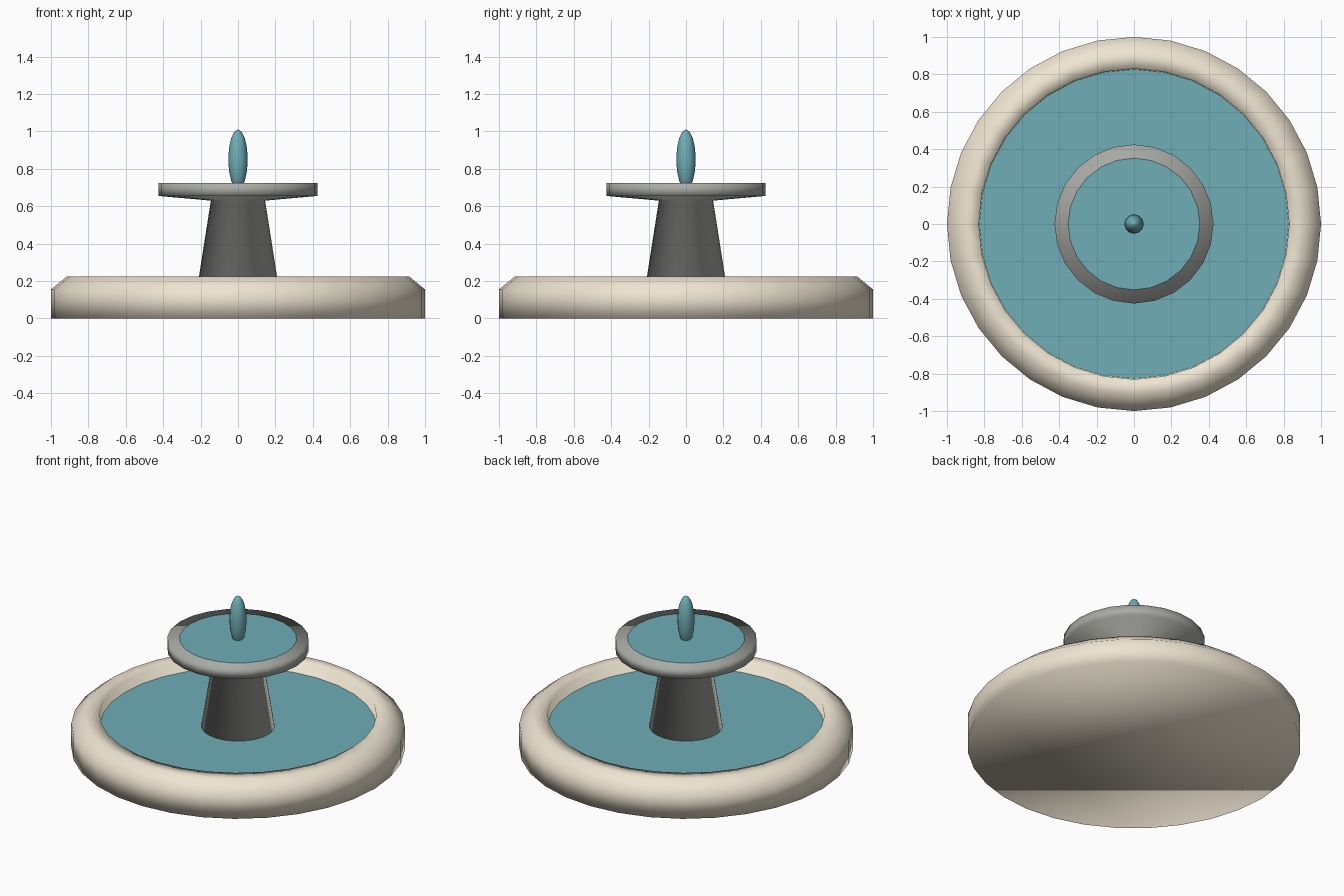
import bpy, bmesh, math

if "Cube" in bpy.data.objects:
    bpy.data.objects.remove(bpy.data.objects["Cube"])


def material(name, rgb):
    m = bpy.data.materials.new(name)
    m.diffuse_color = (*rgb, 1)
    m.use_nodes = True
    m.node_tree.nodes["Principled BSDF"].inputs["Base Color"].default_value = m.diffuse_color
    return m


def lathe(name, profile, sides, mat, smooth=True):
    """Revolve (radius, z) points about z; open ends are capped with an n-gon."""
    bm = bmesh.new()
    angles = [2 * math.pi * i / sides for i in range(sides)]
    rings = [[bm.verts.new((r * math.cos(a), r * math.sin(a), z)) for a in angles]
             for r, z in profile]
    for a, b in zip(rings, rings[1:]):
        for i in range(sides):
            j = (i + 1) % sides
            bm.faces.new((a[i], a[j], b[j], b[i]))
    bm.faces.new(rings[0][::-1])
    if len(rings) > 1:
        bm.faces.new(rings[-1])
    else:
        bm.normal_update()
        for f in bm.faces:
            if f.normal.z < 0:
                f.normal_flip()
    for f in bm.faces:
        f.smooth = smooth
    me = bpy.data.meshes.new(name)
    bm.to_mesh(me)
    bm.free()
    me.materials.append(mat)
    ob = bpy.data.objects.new(name, me)
    bpy.context.collection.objects.link(ob)
    return ob


cream = material("cream_stone", (0.86, 0.78, 0.64))
grey = material("grey_stone", (0.40, 0.41, 0.38))
blue = material("water", (0.16, 0.42, 0.47))

# Round basin with a bevelled rim and recessed floor
lathe("basin", [(1, 0), (1, 0.155), (0.915, 0.225), (0.83, 0.225), (0.825, 0.10)], 32, cream)
lathe("basin_water", [(0.828, 0.15)], 32, blue, False)

# Tapered pedestal flaring into the flat upper dish
lathe("pedestal_dish", [(0.225, 0.12), (0.145, 0.63), (0.425, 0.655), (0.425, 0.725)], 24, grey)
lathe("dish_water", [(0.352, 0.728)], 24, blue, False)

# Water jet
jet = [(0.052 * math.sin(t), 0.85 - 0.16 * math.cos(t))
       for t in [math.pi * k / 8 for k in range(1, 8)]]
lathe("water_jet", jet + [(0.001, 1.01)], 12, blue)
